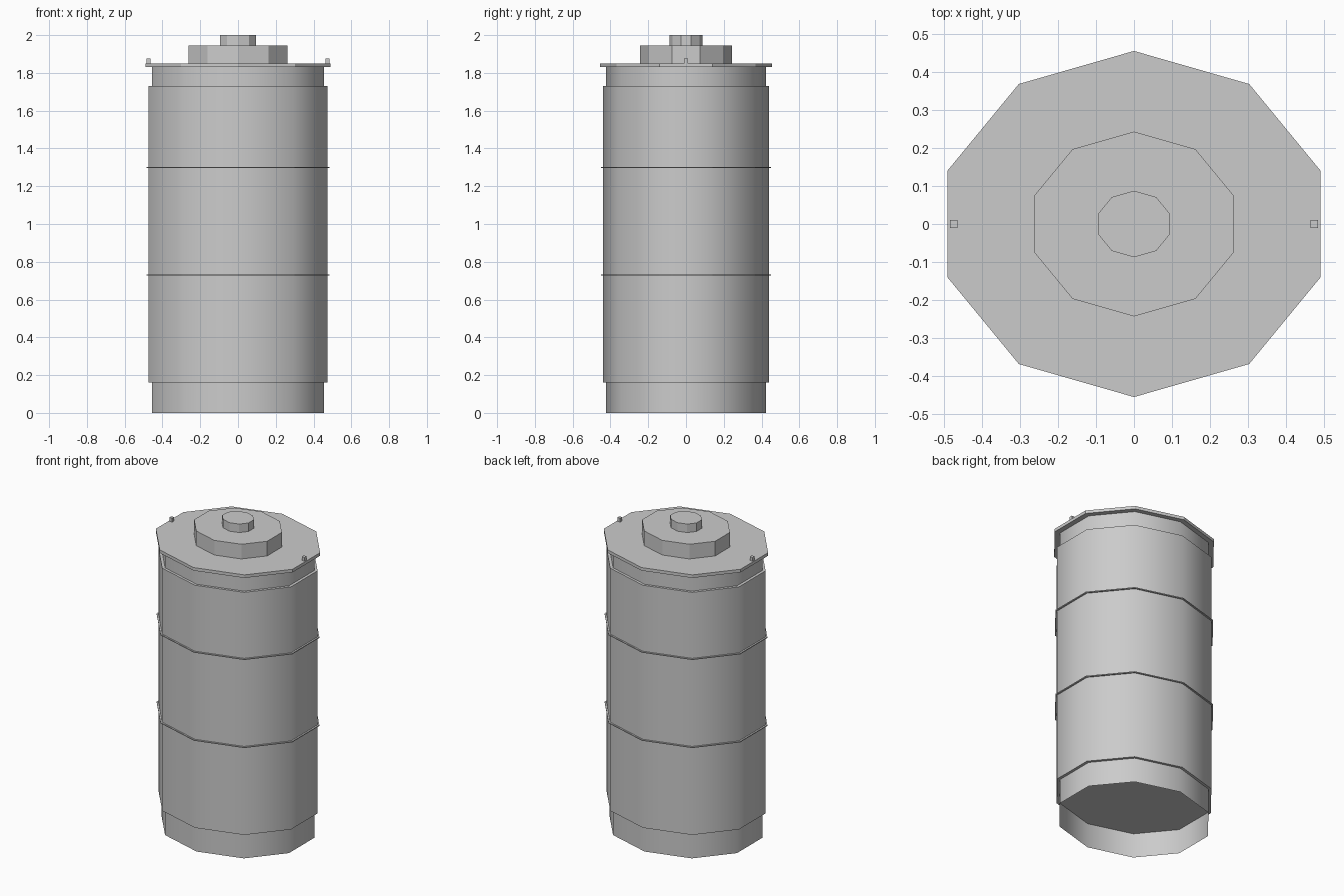
import bpy, bmesh, math

cube = bpy.data.objects.get("Cube")
if cube:
    bpy.data.objects.remove(cube, do_unlink=True)

SIDES = 10
DEPTH = 0.883  # depth of the oval compared with its width


def make_material(name, value):
    mat = bpy.data.materials.new(name)
    mat.use_nodes = True
    colour = (value, value, value, 1)
    mat.diffuse_color = colour
    mat.node_tree.nodes["Principled BSDF"].inputs["Base Color"].default_value = colour
    return mat


grey = make_material("plain grey", 0.6)


def finish(name, bm, smooth):
    bmesh.ops.recalc_face_normals(bm, faces=bm.faces)
    mesh = bpy.data.meshes.new(name)
    bm.to_mesh(mesh)
    bm.free()
    mesh.materials.append(grey)
    obj = bpy.data.objects.new(name, mesh)
    bpy.context.collection.objects.link(obj)
    if smooth:
        bpy.ops.object.select_all(action="DESELECT")
        obj.select_set(True)
        bpy.context.view_layer.objects.active = obj
        bpy.ops.object.shade_smooth_by_angle(angle=math.radians(50))
    return obj


def drum(name, radius, bottom, top, capped=True, smooth=False):
    """Oval ten-sided prism with a corner on the front and the back."""
    bm = bmesh.new()
    rings = []
    for z in (bottom, top):
        ring = []
        for i in range(SIDES):
            a = math.pi / 2 + math.tau * i / SIDES
            ring.append(bm.verts.new((radius * math.cos(a), radius * DEPTH * math.sin(a), z)))
        rings.append(ring)
    low, high = rings
    for i in range(SIDES):
        j = (i + 1) % SIDES
        bm.faces.new((low[i], low[j], high[j], high[i]))
    if capped:
        bm.faces.new(low[::-1])
        bm.faces.new(high)
    return finish(name, bm, smooth)


# Can: open foot skirt, main body and recessed neck
drum("foot_skirt", 0.48, 0.0, 0.16, capped=False, smooth=True)
drum("body", 0.499, 0.16, 1.73, smooth=True)
drum("neck", 0.48, 1.73, 1.83, capped=False, smooth=True)

# Thin bands around the body
for name, z in (("lower_band", 0.73), ("upper_band", 1.30)):
    drum(name, 0.51, z - 0.003, z + 0.003)

# Lid: rim plate, raised cap and knob
drum("lid_rim", 0.515, 1.83, 1.85)
drum("lid_cap", 0.275, 1.85, 1.945)
drum("lid_knob", 0.099, 1.945, 2.0)

# Small pins on the two sides of the rim
for name, side in (("left_pin", 1), ("right_pin", -1)):
    bm = bmesh.new()
    bmesh.ops.create_cube(bm, size=1)
    bmesh.ops.scale(bm, vec=(0.02, 0.02, 0.025), verts=bm.verts)
    bmesh.ops.translate(bm, vec=(side * 0.474, 0, 1.8625), verts=bm.verts)
    finish(name, bm, False)
